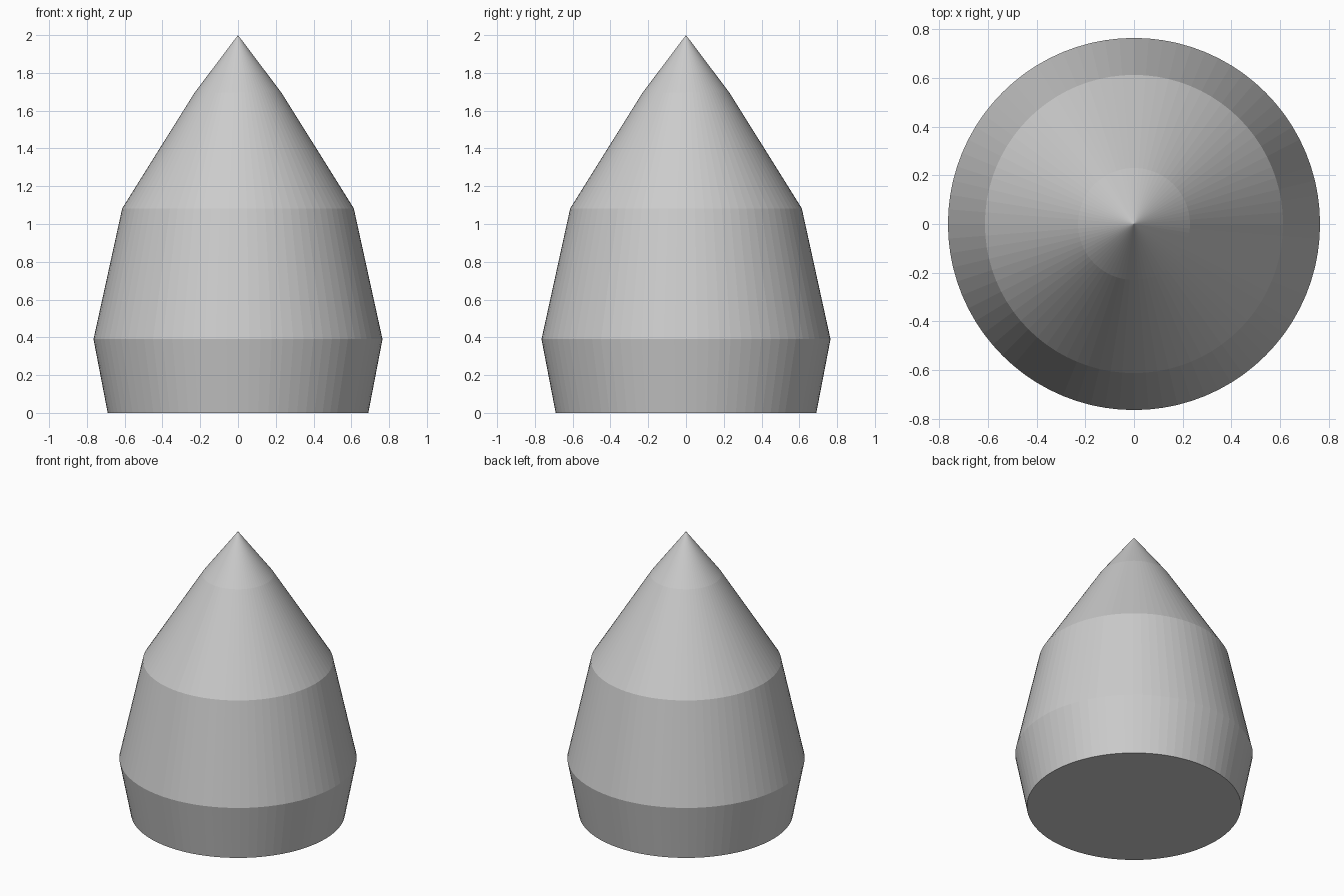
import bpy, bmesh
from math import cos, sin, tau

if "Cube" in bpy.data.objects:
    bpy.data.objects.remove(bpy.data.objects["Cube"])

SIDES = 80
# (radius, height) rings from the base up to the shoulder of the tip
PROFILE = [(0.69, 0.0), (0.765, 0.39), (0.613, 1.083), (0.23, 1.695)]
APEX = 2.0

bm = bmesh.new()
rings = [[bm.verts.new((r * cos(tau * i / SIDES), r * sin(tau * i / SIDES), z))
          for i in range(SIDES)] for r, z in PROFILE]

# flat base
bm.faces.new(rings[0][::-1])

# sloping bands
for low, high in zip(rings, rings[1:]):
    for i in range(SIDES):
        j = (i + 1) % SIDES
        bm.faces.new((low[i], low[j], high[j], high[i]))

# pointed tip
tip = bm.verts.new((0, 0, APEX))
for i in range(SIDES):
    bm.faces.new((rings[-1][i], rings[-1][(i + 1) % SIDES], tip))

mesh = bpy.data.meshes.new("pointed_body")
bm.to_mesh(mesh)
bm.free()
body = bpy.data.objects.new("pointed_body", mesh)
bpy.context.collection.objects.link(body)
